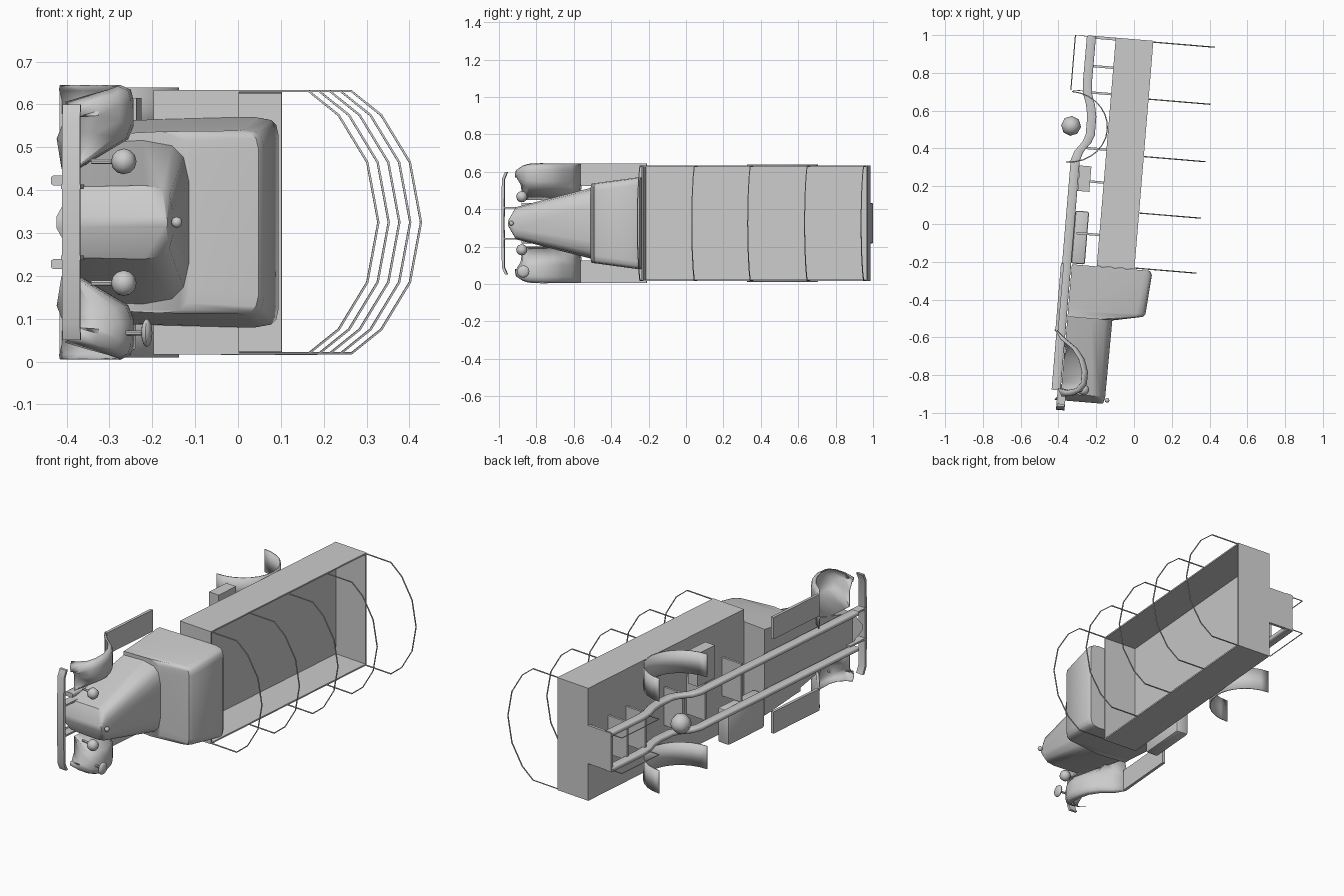
import bpy, bmesh, math
from mathutils import Matrix, Vector

if "Cube" in bpy.data.objects:
    bpy.data.objects.remove(bpy.data.objects["Cube"])

# The truck lies on its side: local X = truck up, Y = length (front -Y), Z = width
T = Matrix.Translation((0, 0, 0.325)) @ Matrix.Rotation(-0.083, 4, 'Z')


def finish(name, bm, smooth=35):
    bmesh.ops.recalc_face_normals(bm, faces=bm.faces)
    me = bpy.data.meshes.new(name)
    bm.to_mesh(me)
    bm.free()
    ob = bpy.data.objects.new(name, me)
    bpy.context.collection.objects.link(ob)
    ob.matrix_world = T
    bpy.context.view_layer.objects.active = ob
    ob.select_set(True)
    if smooth:
        bpy.ops.object.shade_smooth_by_angle(angle=math.radians(smooth))
    ob.select_set(False)
    return ob


def box(name, h, l, w, bevel=0):
    bm = bmesh.new()
    bmesh.ops.create_cube(bm, size=1)
    for v in bm.verts:
        v.co = Vector([(r[0] + r[1]) / 2 + c * (r[1] - r[0]) for c, r in zip(v.co, (h, l, w))])
    if bevel:
        bmesh.ops.bevel(bm, geom=bm.edges[:], offset=bevel, segments=2, affect='EDGES', profile=0.5)
    return finish(name, bm)


def loft(name, rows, closed=False, thick=0, smooth=35):
    bm = bmesh.new()
    vs = [[bm.verts.new(p) for p in r] for r in rows]
    n = len(rows[0])
    for a, b in zip(vs, vs[1:]):
        for i in range(n if closed else n - 1):
            j = (i + 1) % n
            bm.faces.new((a[i], a[j], b[j], b[i]))
    if closed:
        bm.faces.new(vs[0])
        bm.faces.new(vs[-1])
    ob = finish(name, bm, smooth)
    if thick:
        m = ob.modifiers.new('thickness', 'SOLIDIFY')
        m.thickness = thick
        m.offset = 0
    return ob


def rod(name, pts, r, sides=6):
    rows = []
    for i, p in enumerate(pts):
        p = Vector(p)
        d = (Vector(pts[min(i + 1, len(pts) - 1)]) - Vector(pts[max(i - 1, 0)])).normalized()
        u = d.orthogonal().normalized() if not rows else (u - d * u.dot(d)).normalized()
        v = d.cross(u)
        rows.append([p + r * (u * math.cos(t) + v * math.sin(t))
                     for t in (2 * math.pi * k / sides for k in range(sides))])
    return loft(name, rows, closed=True)


def ball(name, c, r, seg=8, squash=1):
    bm = bmesh.new()
    bmesh.ops.create_uvsphere(bm, u_segments=seg, v_segments=max(6, seg // 2), radius=r)
    for v in bm.verts:
        v.co = Vector((v.co.x * squash, v.co.y, v.co.z)) + Vector(c)
    return finish(name, bm, 50)


def section(l, hw, bottom, top, r):
    # half outline mirrored into a closed rounded-top section
    half = [(bottom, hw * 0.96), (top - 2.2 * r, hw), (top - r * 0.8, hw - r * 0.25),
            (top - r * 0.25, hw - r * 0.8), (top, hw - 1.9 * r)]
    pts = half + [(h, -w) for h, w in reversed(half)]
    return [(h, l, w) for h, w in pts]


# Cab and hood
loft('cab', [section(-0.518, 0.212, -0.31, -0.07, 0.03), section(-0.486, 0.214, -0.31, 0.088, 0.022),
             section(-0.470, 0.216, -0.31, 0.100, 0.022), section(-0.262, 0.244, -0.31, 0.117, 0.022),
             section(-0.240, 0.246, -0.31, 0.105, 0.022)], True, smooth=40)
loft('hood', [section(-0.515, 0.192, -0.31, -0.072, 0.05), section(-0.925, 0.086, -0.31, -0.076, 0.03),
              section(-0.962, 0.014, -0.345, -0.085, 0.005)], True, smooth=40)
ball('radiator_cap', (-0.065, -0.942, 0), 0.013)

# Open cargo bed
B, F, R, W, t = (-0.178, 0.022), -0.238, 0.975, 0.309, 0.008
box('bed_floor', (B[0], B[0] + t), (F, R), (-W, W))
for n, l in (('front', (F, F + t)), ('rear', (R - t, R))):
    box('bed_%s_wall' % n, B, l, (-W, W))
for s in (1, -1):
    box('bed_side_wall', B, (F, R), sorted((s * (W - t), s * W)))

# Canvas hoops
half = [(-0.02, 0.306), (0.185, 0.306), (0.255, 0.25), (0.322, 0.14), (0.348, 0)]
hoop = half + [(h, -w) for h, w in half[-2::-1]]
for l in (-0.232, 0.06, 0.36, 0.665, 0.968):
    rod('canvas_hoop', [(h, l, w) for h, w in hoop], 0.0035, 4)

# Frame rails, bumper arms and rear wire guards
rail = [(-0.91, -0.338), (0.10, -0.338), (0.31, -0.338), (0.36, -0.322), (0.41, -0.285), (0.45, -0.27),
        (0.55, -0.27), (0.61, -0.282), (0.67, -0.303), (0.73, -0.308), (0.972, -0.307)]
for s in (1, -1):
    rows = []
    for l, h in rail:
        rows.append([(h + dh, l, s * 0.0975 + dw) for dh, dw in
                     ((-0.024, -0.008), (-0.018, -0.012), (0.018, -0.012), (0.024, -0.008),
                      (0.024, 0.008), (0.018, 0.012), (-0.018, 0.012), (-0.024, 0.008))])
    loft('frame_rail', rows, True, smooth=60)
    box('bumper_arm', (-0.33, -0.285), (-1.012, -0.88), sorted((s * 0.078, s * 0.088)))
    rod('rear_wire_guard', [(-0.30, 0.97, s * 0.0975), (-0.392, 0.97, s * 0.0975),
                            (-0.392, 0.68, s * 0.0975), (-0.30, 0.68, s * 0.0975)], 0.003, 4)

# Cross plates between frame and bed
for l in (0.815, 0.675, 0.38, 0.205, -0.073):
    box('cross_plate', (-0.30, -0.175), (l - 0.006, l + 0.006), (-0.105, 0.105))
box('rear_cross_member', (-0.325, -0.175), (0.96, 0.975), (-0.105, 0.105))

# Front bumper with bent ends
bump = [(-0.995, -0.275), (-1.012, -0.235), (-1.014, 0), (-1.012, 0.235), (-0.995, 0.275)]
loft('front_bumper', [[(-0.328, l, w), (-0.286, l, w), (-0.286, l + 0.014, w), (-0.328, l + 0.014, w)]
                      for l, w in bump], True)

# Front fenders with lip and inner skirt, plus running boards
prof = [(-0.593, -0.362, 0), (-0.64, -0.305, 0), (-0.683, -0.244, 0), (-0.735, -0.203, 0),
        (-0.80, -0.180, 0), (-0.865, -0.180, 0.003), (-0.905, -0.203, 0.012), (-0.932, -0.25, 0.025),
        (-0.94, -0.30, 0.04)]
for s in (1, -1):
    rows = []
    for l, h, n in prof:
        lip = max(h - 0.03, -0.368)
        rows.append([(lip, l + n, s * (0.319 - n)), (h - 0.006, l, s * (0.308 - n)), (h, l, s * (0.285 - n)),
                     (h, l, s * (0.225 + n)), (h - 0.012, l + n, s * (0.195 + n / 2)),
                     (min(h, -0.31), min(max(l, -0.90), -0.60), s * 0.125)])
    loft('front_fender', rows, thick=0.004, smooth=60)
    box('running_board', (-0.368, -0.352), (-0.595, -0.24), sorted((s * 0.20, s * 0.319)))

    # Rear wheel arches
    arch = [(-0.385 + 0.203 * math.sin(a), 0.485 - 0.187 * math.cos(a))
            for a in (math.pi * k / 14 for k in range(15))]
    loft('rear_fender', [[(h, l, s * 0.19), (h, l, s * 0.315)] for h, l in arch], thick=0.006, smooth=40)

    # Headlights on stems
    ball('headlight', (-0.193, -0.897, s * 0.142), 0.03)
    rod('headlight_stem', [(-0.27, -0.885, s * 0.142), (-0.20, -0.893, s * 0.142)], 0.006)

# Marker lamp on one fender
ball('marker_lamp', (-0.14, -0.885, -0.258), 0.033, 12, 0.4)
rod('marker_lamp_stem', [(-0.20, -0.88, -0.258), (-0.14, -0.885, -0.258)], 0.006)

# Tanks under the bed and axle housing
box('side_toolbox', (-0.312, -0.25), (0.15, 0.285), (0.11, 0.29))
box('fuel_tank', (-0.314, -0.242), (-0.235, 0.045), (-0.30, -0.11), 0.01)
ball('axle_housing', (-0.375, 0.49, 0), 0.053)
